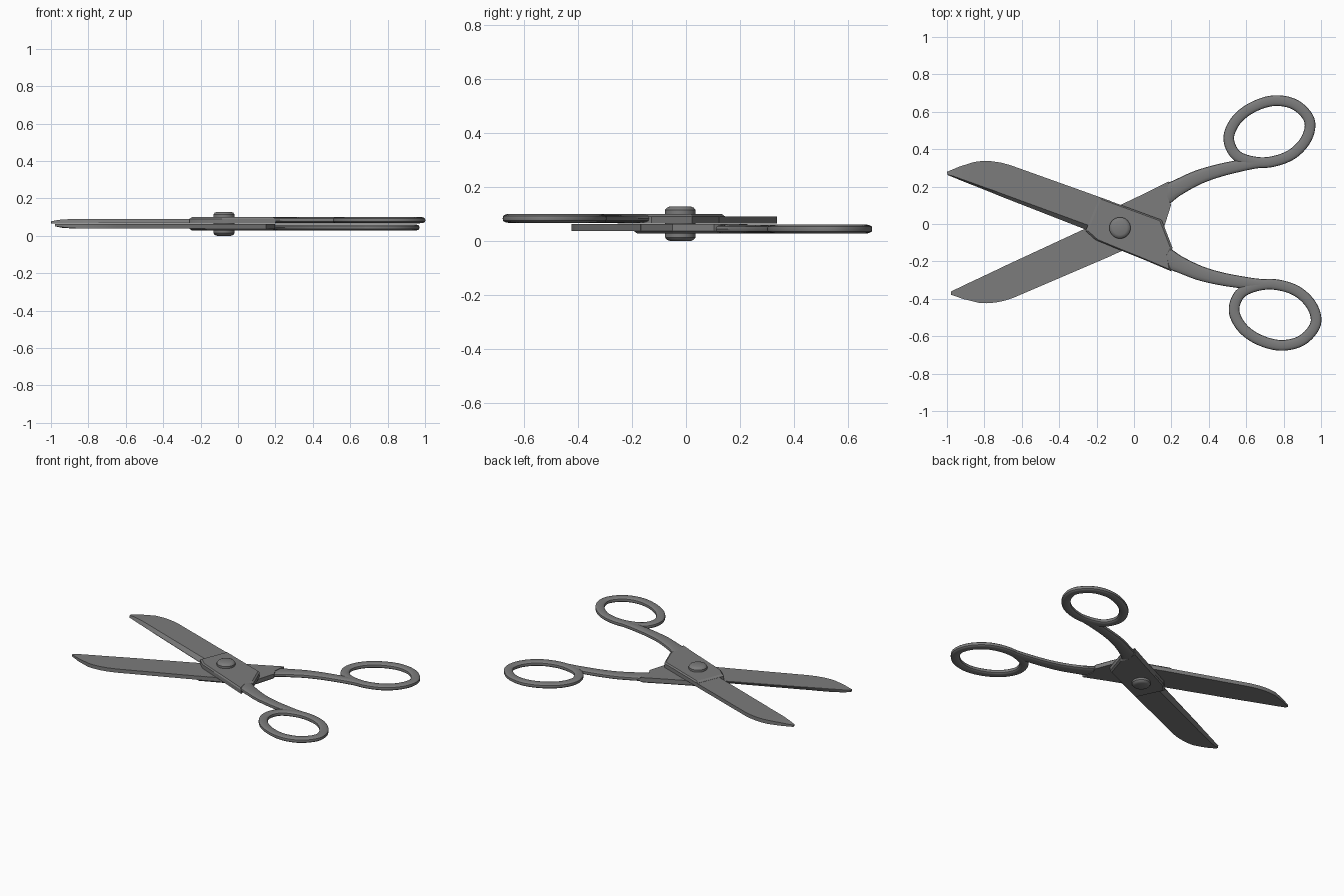
import bpy, bmesh, math
from mathutils import Matrix, Vector

cube = bpy.data.objects.get("Cube")
if cube:
    bpy.data.objects.remove(cube)

PIVOT = Matrix.Translation((-0.075, -0.021, 0.064))
AXIS = Vector((1, 0.031, 0))          # line of symmetry between both halves
FLIP = Matrix.Rotation(math.pi, 4, AXIS)

steel = bpy.data.materials.new("dark_steel")
steel.use_nodes = True
steel.diffuse_color = (0.2, 0.2, 0.2, 1)
steel.node_tree.nodes["Principled BSDF"].inputs["Base Color"].default_value = (0.2, 0.2, 0.2, 1)


def add_object(name, bm, matrix=PIVOT, angle=35):
    bmesh.ops.recalc_face_normals(bm, faces=bm.faces)
    mesh = bpy.data.meshes.new(name)
    bm.to_mesh(mesh)
    bm.free()
    mesh.materials.append(steel)
    mesh.shade_smooth()
    mesh.set_sharp_from_angle(angle=math.radians(angle))
    obj = bpy.data.objects.new(name, mesh)
    obj.matrix_basis = matrix
    bpy.context.collection.objects.link(obj)
    return obj


def loft(rings, closed=False):
    """Skin a list of equally long closed rings."""
    bm = bmesh.new()
    vs = [[bm.verts.new(p) for p in ring] for ring in rings]
    n = len(vs[0])
    pairs = list(zip(vs, vs[1:])) + ([(vs[-1], vs[0])] if closed else [])
    for a, b in pairs:
        for i in range(n):
            j = (i + 1) % n
            bm.faces.new((a[i], a[j], b[j], b[i]))
    if not closed:
        bm.faces.new(vs[0])
        bm.faces.new(vs[-1])
    return bm


def spline(points, closed, steps=6):
    """Catmull-Rom smoothing of (x, y, width) points."""
    pts = [Vector(p) for p in points]
    n = len(pts)
    get = (lambda i: pts[i % n]) if closed else (lambda i: pts[max(0, min(n - 1, i))])
    out = []
    for i in range(n if closed else n - 1):
        a, b, c, d = (get(i + k) for k in (-1, 0, 1, 2))
        for s in range(steps):
            t = s / steps
            out.append(0.5 * (2 * b + (c - a) * t + (2 * a - 5 * b + 4 * c - d) * t * t
                              + (3 * b - a - 3 * c + d) * t ** 3))
    if not closed:
        out.append(pts[-1])
    return out


def sweep(points, closed):
    """Flattened rounded bar along a path lying in the upper layer."""
    path = spline(points, closed)
    n = len(path)
    rings = []
    for i, p in enumerate(path):
        a = path[i - 1] if closed or i else p
        b = path[(i + 1) % n] if closed or i < n - 1 else p
        side = Vector((a.y - b.y, b.x - a.x)).normalized()
        ring = []
        for k in range(16):
            t = math.tau * k / 16
            c, s = math.cos(t), math.sin(t)
            u = math.copysign(abs(c) ** 0.8, c) * p.z / 2
            h = math.copysign(abs(s) ** 0.7, s) * 0.0165
            ring.append((p.x + side.x * u, p.y + side.y * u, 0.0195 + h))
        rings.append(ring)
    return loft(rings, closed)


# Blade: stations of spine point, cutting point, top height, bevel width
stations = [
    ((-0.925, 0.300), (-0.922, 0.283), 0.013, 0.15),
    ((-0.858, 0.328), (-0.890, 0.270), 0.021, 0.10),
    ((-0.778, 0.353), (-0.816, 0.240), 0.026, 0.08),
    ((-0.735, 0.358), (-0.770, 0.222), 0.026, 0.08),
    ((-0.690, 0.357), (-0.725, 0.204), 0.026, 0.08),
    ((-0.640, 0.350), (-0.680, 0.186), 0.026, 0.09),
    ((-0.590, 0.337), (-0.644, 0.171), 0.026, 0.09),
    ((-0.050, 0.144), (-0.180, -0.010), 0.026, 0.14),
]
rings = []
for spine, cut, top, bevel in stations:
    s, c = Vector((*spine, 0)), Vector((*cut, 0))
    up = Vector((0, 0, 1))
    rings.append([s + up * 0.001, s + up * top, c.lerp(s, bevel) + up * top,
                  c + up * 0.004, c + up * 0.001])
blade = add_object("upper_blade", loft(rings), angle=20)

# Hub: chamfered plate, ramping down towards the blade
outline = [(-0.11, 0.165), (0.222, 0.043), (0.238, 0.005), (0.281, -0.107),
           (0.262, -0.15), (0.275, -0.232), (0.131, -0.171), (-0.008, -0.115),
           (-0.131, -0.064), (-0.184, -0.016)]
centre = Vector((0.06, -0.03))


def hub_ring(z, shrink):
    return [(*Vector(p).lerp(centre, shrink), z) for p in outline]


hub = add_object("upper_hub", loft([hub_ring(0.0005, 0), hub_ring(0.027, 0),
                                    hub_ring(0.036, 0.06)]), angle=20)

# Handle shank
shank = add_object("upper_shank", sweep([
    (0.20, -0.135, 0.12), (0.255, -0.164, 0.107), (0.318, -0.195, 0.088),
    (0.425, -0.241, 0.078), (0.532, -0.270, 0.070), (0.639, -0.289, 0.065),
    (0.735, -0.300, 0.058), (0.826, -0.302, 0.05)], False))

# Finger ring
w = 0.057
loop = [(0.610, -0.444), (0.655, -0.535), (0.746, -0.599), (0.864, -0.628),
        (0.976, -0.599), (1.046, -0.513), (1.026, -0.417), (0.944, -0.337),
        (0.826, -0.302), (0.722, -0.312), (0.640, -0.355)]
ring = add_object("upper_finger_ring", sweep([(x, y, w) for x, y in loop], True))

# Second half: the same parts turned over about the symmetry line
for part in (blade, hub, shank, ring):
    twin = bpy.data.objects.new(part.name.replace("upper", "lower"), part.data)
    twin.matrix_basis = PIVOT @ FLIP
    bpy.context.collection.objects.link(twin)

# Rivet through both hubs
profile = [(0.038, -0.064), (0.050, -0.059), (0.057, -0.050)]
profile += [(r, -z) for r, z in reversed(profile)]
add_object("pivot_rivet", loft([
    [(r * math.cos(math.tau * k / 32), r * math.sin(math.tau * k / 32), z) for k in range(32)]
    for r, z in profile]))
